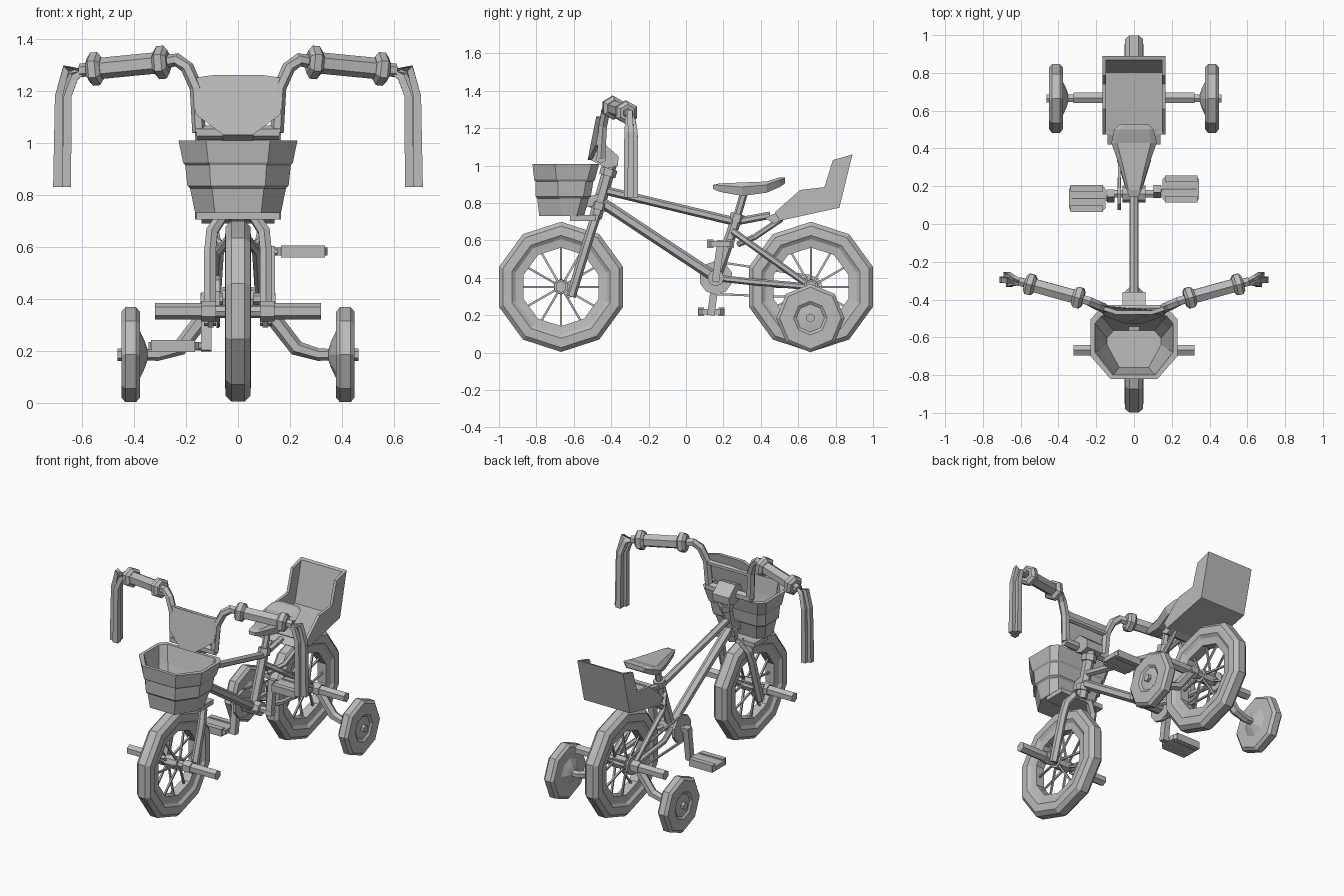
import bpy, bmesh, math
from mathutils import Vector

cube = bpy.data.objects.get("Cube")
if cube:
    bpy.data.objects.remove(cube, do_unlink=True)

grey = bpy.data.materials.new("plain_grey")
grey.use_nodes = True
grey.diffuse_color = (.5, .5, .5, 1)
grey.node_tree.nodes["Principled BSDF"].inputs["Base Color"].default_value = grey.diffuse_color


def loft(name, rings, closed=False, mirror=False):
    """Skin equal-length point rings; cap the ends unless the loft is closed."""
    bm = bmesh.new()
    loops = [[bm.verts.new(point) for point in ring] for ring in rings]
    pairs = list(zip(loops, loops[1:]))
    if closed:
        pairs.append((loops[-1], loops[0]))
    else:
        bm.faces.new(loops[0])
        bm.faces.new(loops[-1])
    for lower, upper in pairs:
        for k in range(len(lower)):
            bm.faces.new((lower[k - 1], lower[k], upper[k], upper[k - 1]))
    bmesh.ops.recalc_face_normals(bm, faces=bm.faces)
    mesh = bpy.data.meshes.new(name)
    bm.to_mesh(mesh)
    bm.free()
    mesh.materials.append(grey)
    part = bpy.data.objects.new(name, mesh)
    bpy.context.collection.objects.link(part)
    if mirror:
        part.modifiers.new("Mirror", 'MIRROR').use_mirror_merge = False


def tube(name, path, radius, sides=6, mirror=False):
    """Sweep a polygon along a path; radius is one number or one per point."""
    path = [Vector(point) for point in path]
    radii = radius if isinstance(radius, list) else [radius] * len(path)
    span = (path[-1] - path[0]).normalized()
    reference = Vector((1, 0, 0)) if abs(span.x) < .5 else Vector((0, 1, 0))
    angles = [math.tau * (k + .5) / sides for k in range(sides)]
    rings = []
    for i, (point, size) in enumerate(zip(path, radii)):
        following = path[min(i + 1, len(path) - 1)]
        tangent = (following - path[max(i - 1, 0)]).normalized()
        across = (reference - tangent * reference.dot(tangent)).normalized()
        up = tangent.cross(across)
        rings.append([point + size * (math.cos(a) * across + math.sin(a) * up) for a in angles])
    loft(name, rings, mirror=mirror)


def lathe(name, profile, sides, centre, closed=False, mirror=False):
    """Spin (radius, x) pairs about the x axis through the centre."""
    angles = [math.tau * k / sides for k in range(sides)]
    rings = [[centre + Vector((x, radius * math.sin(a), radius * math.cos(a))) for a in angles]
             for radius, x in profile]
    loft(name, rings, closed, mirror)


def rod(name, radius, start, end, sides, centre, mirror=False):
    lathe(name, [(radius, start), (radius, end)], sides, centre, mirror=mirror)


def prism(name, outline, start, end, mirror=False):
    """Extrude a (y, z) outline along x."""
    loft(name, [[(x, y, z) for y, z in outline] for x in (start, end)], mirror=mirror)


def box(y, z, depth, height):
    return [(y - depth, z - height), (y + depth, z - height),
            (y + depth, z + height), (y - depth, z + height)]


def symmetric(half):
    return half + [(-point[0], *point[1:]) for point in reversed(half)]


def beside(point, x):
    return Vector((x, point.y, point.z))


# Joints of the frame
front_hub = Vector((0, -.668, .352))
rear_hub = Vector((0, .668, .352))
crank = Vector((0, .16, .4))
seat_joint = Vector((0, .265, .7))
saddle_base = Vector((0, .315, .87))
crown = Vector((0, -.485, .72))
head_top = Vector((0, -.4, 1.02))

# Main wheels with spokes, hubs, nuts and pegs
tyre = symmetric([(.03, .21), (.036, .255), (.05, .275), (.048, .325), (.025, .348)])
for end, hub in (("front", front_hub), ("rear", rear_hub)):
    lathe(end + "_wheel", [(radius, x) for x, radius in tyre], 10, hub, closed=True)
    rod(end + "_axle", .025, -.13, .13, 8, hub)
    rod(end + "_hub", .042, -.045, .045, 8, hub)
    rod(end + "_pegs", .032, .13, .32, 6, hub, mirror=True)
    rod(end + "_nuts", .04, .085, .14, 6, hub, mirror=True)
    for k in range(12):
        angle = math.tau * k / 12
        ray = Vector((0, math.sin(angle), math.cos(angle)))
        flange = beside(hub, .035 if k % 2 else -.035)
        tube(end + "_spoke", [flange + ray * .03, hub + ray * .225], .008, 4)

# Frame tubes
tube("top_tube", [crown.lerp(head_top, .5), seat_joint], .023)
tube("down_tube", [crown.lerp(head_top, .3), crank], .029)
tube("seat_tube", [crank, seat_joint], .029)
tube("seat_post", [seat_joint, saddle_base], .021)
tube("seat_collar", [seat_joint, seat_joint.lerp(saddle_base, .25)], .038)
tube("head_tube", [crown, head_top], .034)
for place in (.15, .75):
    tube("head_collar", [crown.lerp(head_top, place), crown.lerp(head_top, place + .13)], .045)
rear_end = beside(rear_hub, .085)
tube("chain_stays", [beside(crank, .02), (.075, .34, .38), rear_end], .018, mirror=True)
tube("seat_stays", [(.02, .25, .65), (.07, .34, .585), rear_end], .018, mirror=True)
fork_path = [crown, beside(crown, .06), (.1, -.505, .66), (.108, -.53, .58), (.108, -.615, .3)]
tube("fork_blades", fork_path, .026, mirror=True)
prism("fork_ends", [(-.7, .37), (-.64, .39), (-.59, .31), (-.63, .29)], .095, .115, mirror=True)

# Crank set and chain
rod("bottom_bracket", .045, -.06, .06, 8, crank)
rod("crank_axle", .022, -.145, .145, 6, crank)
rod("chainring", .09, -.088, -.07, 10, crank)
rod("rear_cog", .06, -.082, -.07, 10, rear_hub)
for side in (1, -1):
    ring_edge = beside(crank, -.078) + Vector((0, 0, .087 * side))
    cog_edge = beside(rear_hub, -.078) + Vector((0, 0, .058 * side))
    tube("chain", [ring_edge, cog_edge], .008, 4)

# Crank arms and pedals
for name, side in (("left", 1), ("right", -1)):
    reach = Vector((0, .025, .182)) * side
    tip = crank + reach
    sideways = Vector((side * .122, 0, 0))
    tube(name + "_crank_arm", [crank + sideways - reach * .12, tip + sideways + reach * .1], .028, 4)
    rod(name + "_pedal_axle", .016, side * .11, side * .33, 6, tip)
    corners = symmetric([(.05, .15), (.07, .17), (.07, .33), (.05, .345)])
    loft(name + "_pedal", [[tip + Vector((side * x, y, z)) for y, x in corners]
                           for z in (-.015, .015)])
    for shift in (-.055, .055):
        prism(name + "_pedal_grip", box(tip.y + shift, tip.z, .017, .023), side * .165, side * .335)

# Training wheels on bent arms
stabiliser = Vector((.413, .665, .185))
lathe("training_wheels", [(.02, -.065), (.05, -.055), (.09, -.036), (.165, -.036), (.183, -.02),
                          (.183, .02), (.165, .036), (.09, .036), (.075, .026), (.035, .03)],
      8, stabiliser, mirror=True)
rod("training_nuts", .024, .02, .05, 6, stabiliser, mirror=True)
tube("training_arms", [beside(rear_hub, .1), (.14, .668, .32), (.225, .668, .21),
                       beside(stabiliser, .31), stabiliser], [.03, .03, .03, .024, .02], mirror=True)

# Stem, handlebar, grips
prism("stem", [(-.5, 1.09), (-.43, 1.11), (-.36, 1.05), (-.365, 1), (-.42, .985), (-.51, 1.03)],
      -.06, .06)
tube("handlebar_base", [(-.16, -.455, 1.04), (.16, -.455, 1.04)], .028)
tube("handlebar_brace", [(-.155, -.445, 1.2), (.155, -.445, 1.2)], .018)
inner = Vector((.295, -.39, 1.31))
outer = Vector((.55, -.32, 1.285))
along = (outer - inner).normalized()
tube("handlebar", [(.15, -.455, 1.04), (.16, -.445, 1.21), (.195, -.43, 1.29),
                   (.235, -.41, 1.32), inner, outer + along * .06], .026, mirror=True)
tube("grips", [inner, outer], .041, mirror=True)
for centre in (inner, outer):
    tube("grip_collars", [centre + along * step for step in (-.028, -.014, .014, .028)],
         [.045, .064, .064, .045], mirror=True)

# Streamers hanging from the grip ends
for dx, dy in ((-.012, -.02), (.022, 0), (0, .022)):
    tube("streamers", [(.585, -.31, 1.28), (.64 + dx, -.3 + dy / 2, 1.265 + dx),
                       (.668 + dx, -.295 + dy, 1.18), (.672 + dx, -.295 + dy, .83)],
         [.012, .02, .021, .025], 4, mirror=True)

# Front plate, bent back at the sides
plate = symmetric([(.055, 1.03), (.163, 1.11), (.172, 1.25), (.09, 1.262)])
loft("front_plate", [[(x, (z - 1.03) * .17 + 1.3 * x * x - depth, z) for x, z in plate]
                     for depth in (.53, .508)])


# Basket with stepped bands, hollow inside
def basket_ring(z, grow):
    rise = (z - .73) / .28
    width = .165 + .058 * rise + grow
    back = -.545 + .075 * rise + grow
    front = -.785 - .03 * rise - grow
    return symmetric([(width - .035, back, z), (width, back - .04, z),
                      (width, front + .12, z), (width * .54, front, z)])


bands = [(.73, 0), (.825, 0), (.835, .008), (.915, 0), (.925, .006), (1.01, .006)]
lining = [(1.01, -.016), (.9, -.018), (.77, -.03)]
loft("basket", [basket_ring(z, grow) for z, grow in bands + lining])
tube("basket_bracket", [(0, -.56, .8), (0, -.46, .82)], .04, 4)
prism("basket_support", box(-.55, .72, .07, .015), -.16, .16)

# Saddle stations: y, half width, bottom, top
stations = [(.145, .025, .875, .895), (.18, .04, .86, .905), (.3, .075, .838, .91),
            (.43, .12, .855, .915), (.5, .105, .885, .937), (.53, .075, .905, .937)]
loft("saddle", [symmetric([(wide * .8, y, low), (wide, y, (low + top) / 2 + .012),
                           (wide * .75, y, top)]) for y, wide, low, top in stations])

# Rear carrier seat: walls, floor, back and mounts
floor_front, floor_back, back_top = (.5, .705), (.82, .775), (.89, 1.06)
prism("carrier_walls", [floor_front, floor_back, back_top, (.785, 1.03), (.74, .885),
                        (.61, .87), (.475, .75)], .148, .166, mirror=True)
prism("carrier_floor", [floor_front, floor_back, (.815, .797), (.475, .75)], -.15, .15)
prism("carrier_back", [floor_back, back_top, (.868, 1.054), (.8, .79)], -.15, .15)
prism("carrier_bracket", [(.42, .72), (.5, .755), (.53, .715), (.47, .69)], -.14, .14)
tube("carrier_strut", [seat_joint, (0, .45, .735)], .02)
tube("carrier_stays", [(.02, .28, .58), (.08, .37, .62), (.1, .51, .715)], .016, mirror=True)
